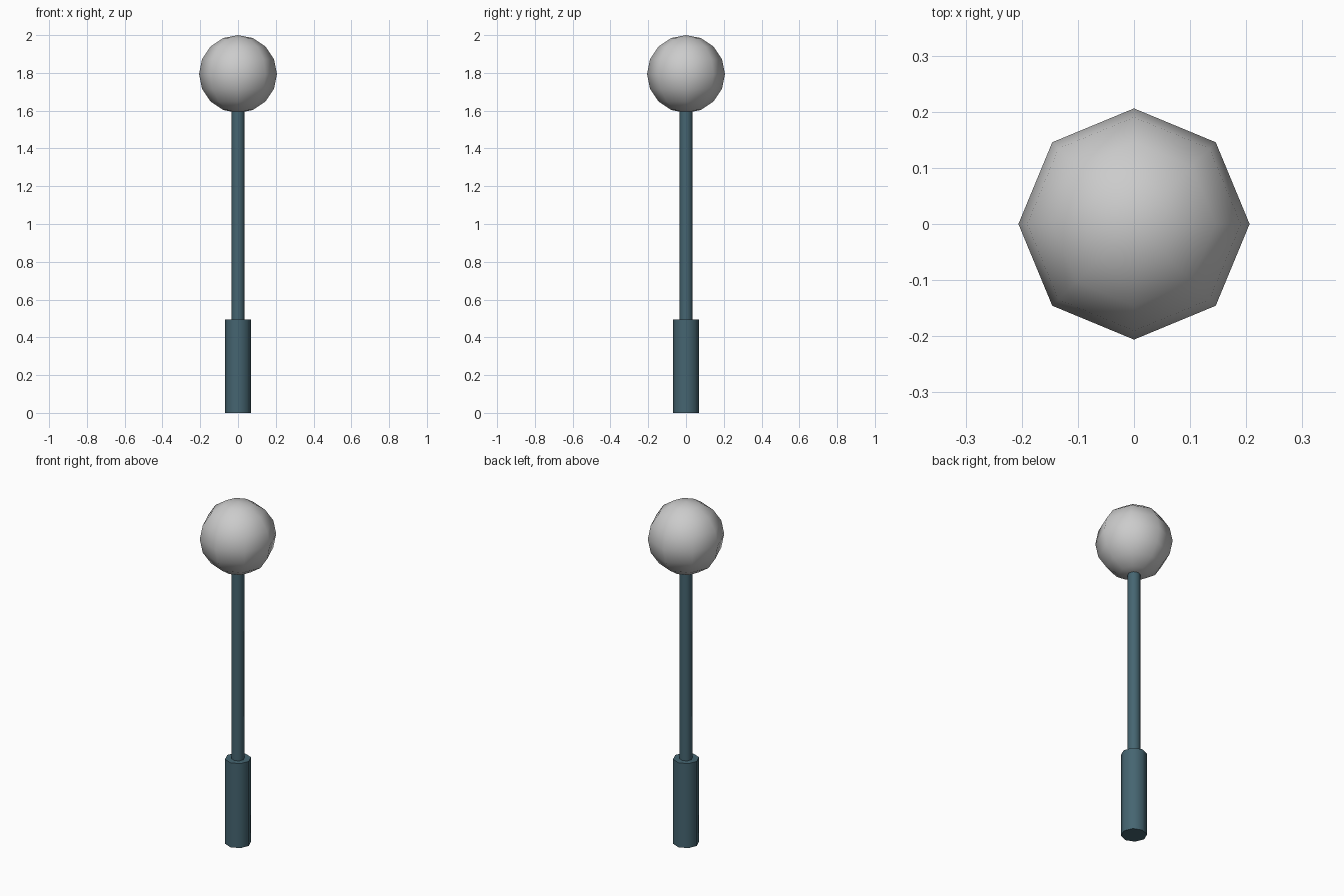
import bpy, math

if "Cube" in bpy.data.objects:
    bpy.data.objects.remove(bpy.data.objects["Cube"])

teal = bpy.data.materials.new("dark_teal")
teal.diffuse_color = (0.06, 0.13, 0.165, 1)
teal.use_nodes = True
teal.node_tree.nodes["Principled BSDF"].inputs["Base Color"].default_value = teal.diffuse_color


def smooth(obj, name):
    obj.name = name
    bpy.ops.object.shade_smooth_by_angle(angle=math.radians(50))


def rod(name, radius, z0, z1):
    bpy.ops.mesh.primitive_cylinder_add(vertices=8, radius=radius, depth=z1 - z0,
                                        location=(0, 0, (z0 + z1) / 2))
    obj = bpy.context.object
    obj.data.materials.append(teal)
    smooth(obj, name)


# Thick lower sleeve and thin upper pole
rod("base_sleeve", 0.07, 0, 0.495)
rod("pole", 0.035, 0.495, 1.60)

# Round lamp globe
bpy.ops.mesh.primitive_uv_sphere_add(segments=8, ring_count=8, radius=0.206,
                                     location=(0, 0, 1.794))
smooth(bpy.context.object, "globe")
